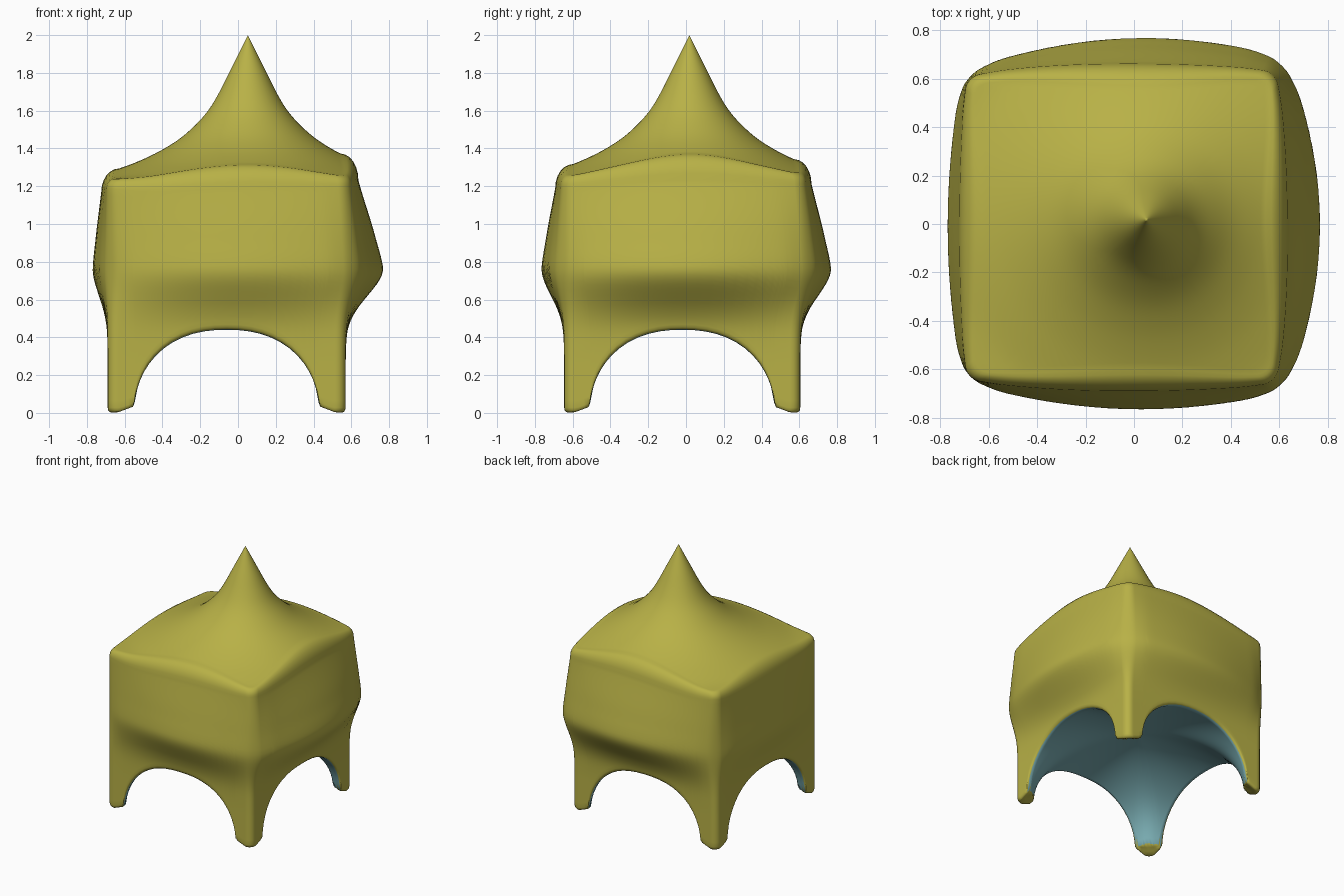
import bpy, bmesh, math

if "Cube" in bpy.data.objects:
    bpy.data.objects.remove(bpy.data.objects["Cube"])

CX, CY, HX, HY, RAD = -0.06, -0.02, 0.63, 0.625, 0.05   # body footprint
APEX = (0.052, 0.018)
ARCH_W, ARCH_H, LIFT, DEPTH = 0.49, 0.44, 0.08, 0.6      # arches crossing under the body


def spline(pts, x):
    """Smooth curve through a few (x, value) points."""
    if x <= pts[0][0]:
        return pts[0][1]
    if x >= pts[-1][0]:
        return pts[-1][1]
    n = len(pts)
    slope = lambda j: ((pts[min(j + 1, n - 1)][1] - pts[max(j - 1, 0)][1])
                       / (pts[min(j + 1, n - 1)][0] - pts[max(j - 1, 0)][0]))
    i = max(j for j in range(n - 1) if pts[j][0] <= x)
    (x0, y0), (x1, y1) = pts[i], pts[i + 1]
    h = x1 - x0
    t = (x - x0) / h
    return (y0 * (2*t**3 - 3*t**2 + 1) + y1 * (3*t**2 - 2*t**3)
            + slope(i) * h * (t**3 - 2*t**2 + t) + slope(i + 1) * h * (t**3 - t**2))


ROOF = [(0, 2.0), (.05, 1.9), (.1, 1.80), (.15, 1.70), (.2, 1.615), (.26, 1.542), (.35, 1.46),
        (.45, 1.395), (.55, 1.345), (.65, 1.305), (.8, 1.258), (.9, 1.242), (1.0, 1.235)]
BULGE = [(.3, 0), (.4, .03), (.45, .07), (.5, .16), (.56, .34), (.62, .58), (.68, .82),
         (.72, .94), (.76, .99), (.82, .94), (.9, .83), (1.0, .69), (1.2, .38), (1.3, .26)]


def roof_z(x, y):
    return spline(ROOF, math.hypot(x - APEX[0], y - APEX[1]))


def arch_coord(x, y):
    """Distance from the arch middle, blended where the two arches cross."""
    a, b = sorted((max(1e-3, abs(x - CX)), max(1e-3, abs(y - CY))))
    return (a**-4 + max(0, b**-4 - DEPTH**-4)) ** -0.25


def under_z(x, y):
    """Crossing vault, falling to slanted feet at the corners."""
    w = min(1, arch_coord(x, y) / ARCH_W)
    r = math.hypot(x - CX, y - CY)
    foot = 0.04 * min(1, max(0, (0.84 - r) / 0.07))
    px = max(0, 1 - ((x - CX) / DEPTH) ** 2)
    py = max(0, 1 - ((y - CY) / DEPTH) ** 2)
    return max(foot, (ARCH_H + LIFT * px * py) * (1 - w**2.3) ** 0.48)


def side_uv(x, y):
    return max(-1, min(1, (x - CX) / HX)), max(-1, min(1, (y - CY) / HY))


def bulged(x, y, z):
    """Push the wall outward at mid height, most in the middle of each side."""
    u, v = side_uv(x, y)
    a, b = (u + 1) / 2, (v + 1) / 2
    mu, mv = (1 - u*u) ** 1.1, (1 - v*v) ** 1.1
    dx = a * (.065 + .135 * mv) - (1 - a) * (.02 + .06 * mv)
    dy = (b * (.03 + .055 * a + .105 * mu)
          - (1 - b) * (.01 + .04 * a + .09 * mu))
    # softer corners where the wall bulges
    c = .018 * (max(0, abs(u * v) - .7) / .254) ** 2
    g = spline(BULGE, z)
    return x + (dx - math.copysign(c, u)) * g, y + (dy - math.copysign(c, v)) * g


def toward(p, c, dist):
    d = math.hypot(c[0] - p[0], c[1] - p[1])
    return p[0] + (c[0] - p[0]) * dist / d, p[1] + (c[1] - p[1]) * dist / d


# footprint: four sides with rounded corners
side = [0.49 * math.sin(math.radians(-90 + 7.5 * i)) for i in range(25)]
side = [-.57, -.55, -.52, -.505] + side + [.505, .52, .55, .57]
base = []
for k in range(4):
    ca, sa = round(math.cos(k * math.pi / 2)), round(math.sin(k * math.pi / 2))
    half, along = (HX, HY) if k % 2 == 0 else (HY, HX)
    loc = [(half, s) for s in side]
    for j in range(6):
        t = math.radians(18 * j)
        loc.append((half - RAD + RAD * math.cos(t), along - RAD + RAD * math.sin(t)))
    base += [(CX + ca * p - sa * q, CY + sa * p + ca * q) for p, q in loc]

# one column per footprint point: roof -> rounded eave -> wall -> rounded rim -> hollow
ROLL, WALL, FOOT, IN = 0.028, 32, 3, 20
columns = []
for bx, by in base:
    col = []
    u, v = side_uv(bx, by)
    eave = 0.045 + 0.05 * (1 - min(abs(u), abs(v)) ** 2)
    zb = under_z(bx, by) + ROLL
    tx, ty = bulged(bx, by, 1.22)
    zt = roof_z(tx, ty) - eave
    top = bulged(bx, by, zt)
    inner = toward(top, APEX, eave)
    for i in range(1, 33):
        f = (i / 32) ** 1.3
        x = APEX[0] + (inner[0] - APEX[0]) * f
        y = APEX[1] + (inner[1] - APEX[1]) * f
        col.append((x, y, roof_z(x, y)))
    z_in = col[-1][2]
    for a in (75, 60, 45, 30, 15):
        t = math.radians(a)
        x, y = toward(top, APEX, eave * (1 - math.cos(t)))
        col.append((x, y, zt + (z_in - zt) * math.sin(t)))
    for i in range(WALL + 1):
        z = zt + (zb - zt) * i / WALL
        col.append((*bulged(bx, by, z), z))
    low = col[-1]
    for a in (30, 60, 90):
        t = math.radians(a)
        x, y = toward(low, (CX, CY), ROLL * (1 - math.cos(t)))
        col.append((x, y, under_z(x, y) + ROLL * (1 - math.sin(t))))
    rx, ry = col[-1][0] - CX, col[-1][1] - CY
    ks = 0.98                                   # inner edge of the foot on this ray
    while arch_coord(CX + rx * ks, CY + ry * ks) > ARCH_W * 0.998:
        ks -= 0.002
    ring = [1 + (ks - 1) * i / FOOT for i in range(1, FOOT + 1)]
    ring += [ks * (1 - (i / IN) ** 1.6) for i in range(1, IN)]
    for f in ring:
        x, y = CX + rx * f, CY + ry * f
        col.append((x, y, under_z(x, y)))
    columns.append(col)

bm = bmesh.new()
grid = [[bm.verts.new(p) for p in col] for col in columns]
tip = bm.verts.new((*APEX, 2.0))
ceiling = bm.verts.new((CX, CY, ARCH_H + LIFT))
rows = len(grid[0])
first_lining = rows - IN
for i, a in enumerate(grid):
    b = grid[(i + 1) % len(grid)]
    bm.faces.new((tip, a[0], b[0]))
    for j in range(rows - 1):
        f = bm.faces.new((a[j], a[j + 1], b[j + 1], b[j]))
        # lining reaches the rim along the arches, but not under the feet
        arch = j >= first_lining - FOOT - 1 and f.calc_center_median().z > 0.07
        f.material_index = 1 if j >= first_lining or arch else 0
    f = bm.faces.new((a[-1], ceiling, b[-1]))
    f.material_index = 1
for f in bm.faces:
    f.smooth = True
bmesh.ops.recalc_face_normals(bm, faces=bm.faces[:])

mesh = bpy.data.meshes.new("pointed_canopy")
bm.to_mesh(mesh)
bm.free()
for name, col in (("olive yellow", (.48, .44, .062, 1)), ("teal lining", (.19, .41, .44, 1))):
    m = bpy.data.materials.new(name)
    m.diffuse_color = col
    m.use_nodes = True
    m.node_tree.nodes["Principled BSDF"].inputs["Base Color"].default_value = m.diffuse_color
    mesh.materials.append(m)
obj = bpy.data.objects.new("pointed_canopy", mesh)
bpy.context.collection.objects.link(obj)
